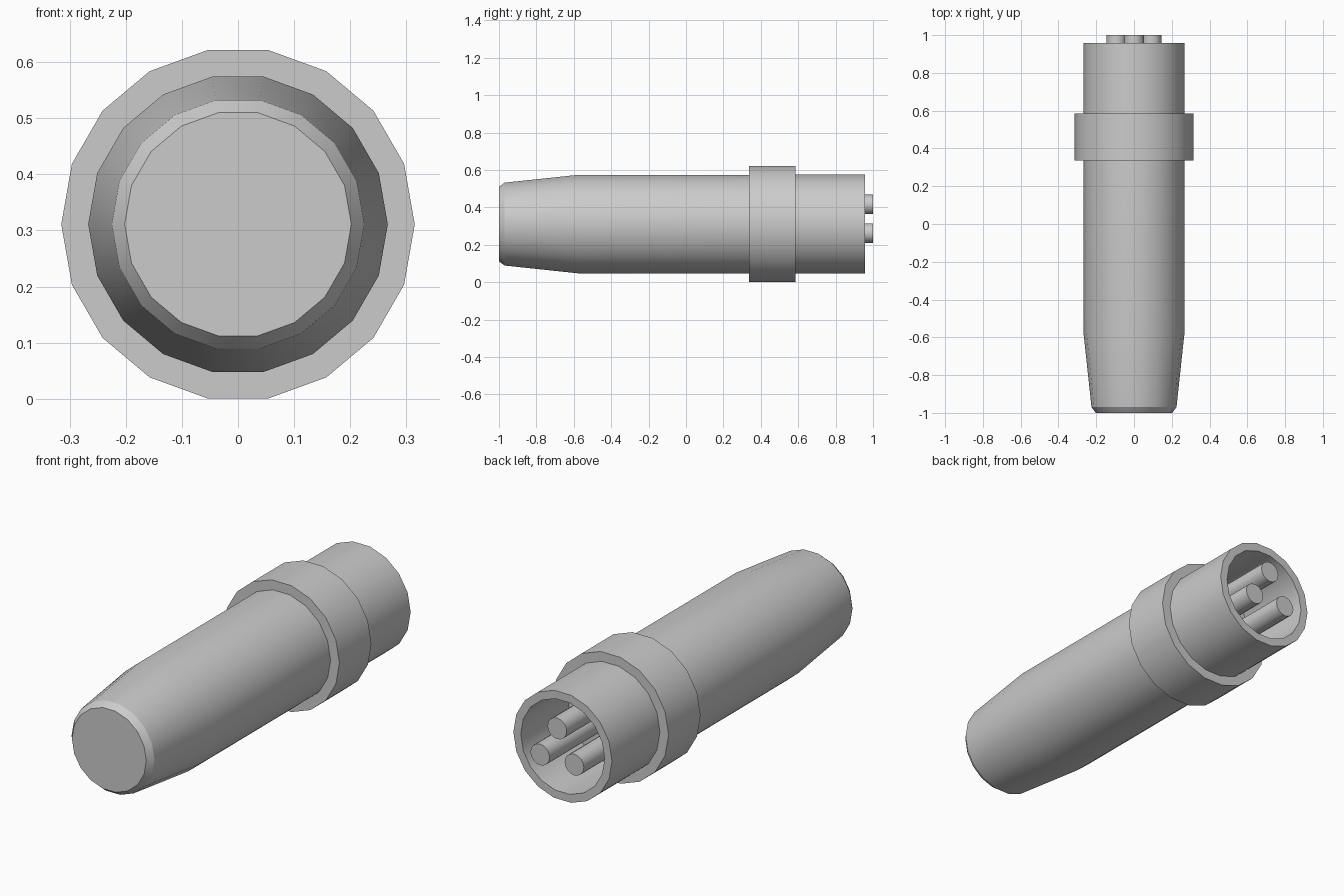
import bpy, bmesh
from math import cos, sin, pi, radians

if "Cube" in bpy.data.objects:
    bpy.data.objects.remove(bpy.data.objects["Cube"])

CZ = 0.311  # axis height


def lathe(name, profile, sides, cx=0.0, cz=CZ):
    """Revolve (radius, y) points around a y-parallel axis and cap both ends."""
    bm = bmesh.new()
    rings = [[bm.verts.new((cx + r * cos(2 * pi * i / sides), y,
                            cz + r * sin(2 * pi * i / sides)))
              for i in range(sides)] for r, y in profile]
    for a, b in zip(rings, rings[1:]):
        for i in range(sides):
            j = (i + 1) % sides
            bm.faces.new((a[i], a[j], b[j], b[i]))
    bm.faces.new(rings[0])
    bm.faces.new(rings[-1])
    bmesh.ops.recalc_face_normals(bm, faces=bm.faces)
    mesh = bpy.data.meshes.new(name)
    bm.to_mesh(mesh)
    bm.free()
    ob = bpy.data.objects.new(name, mesh)
    bpy.context.collection.objects.link(ob)
    bpy.ops.object.select_all(action='DESELECT')
    ob.select_set(True)
    bpy.context.view_layer.objects.active = ob
    bpy.ops.object.shade_smooth_by_angle(angle=radians(30))
    return ob


# Tapered handle, collar and hollow socket sleeve in one revolved profile
lathe("connector_shell", [
    (0.202, -1.0), (0.225, -0.97), (0.267, -0.58), (0.267, 0.337),
    (0.315, 0.337), (0.315, 0.585), (0.268, 0.585), (0.268, 0.957),
    (0.228, 0.957), (0.228, 0.585)], 18)

# Three contact pins standing on the socket floor
for name, x, z in (("pin_left", -0.093, 0.263), ("pin_right", 0.093, 0.263),
                   ("pin_top", 0.0, 0.416)):
    lathe(name, [(0.052, 0.58), (0.052, 1.0)], 16, x, z)
